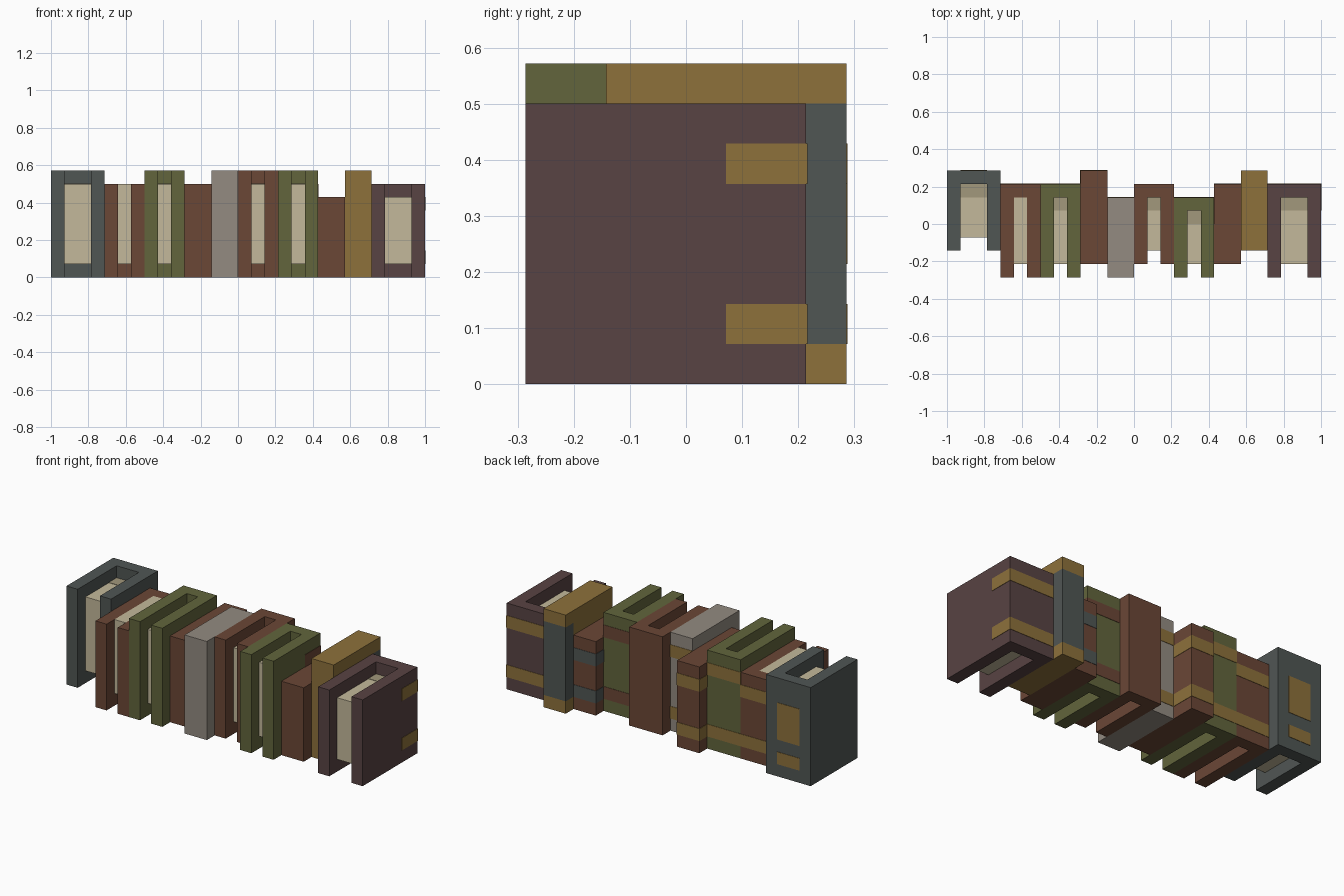
import bpy
import bmesh

cube = bpy.data.objects.get("Cube")
if cube:
    bpy.data.objects.remove(cube, do_unlink=True)

U = 1 / 14      # one grid step of the blocky design
E = 0.03        # plate thickness in steps


def material(name, rgb):
    linear = [((c / 255 + 0.055) / 1.055) ** 2.4 for c in rgb] + [1]
    mat = bpy.data.materials.new(name)
    mat.use_nodes = True
    mat.diffuse_color = linear
    bsdf = mat.node_tree.nodes["Principled BSDF"]
    bsdf.inputs["Base Color"].default_value = linear
    bsdf.inputs["Roughness"].default_value = 0.9
    return mat


SLATE = material("slate", (80, 86, 84))
BROWN = material("brown", (107, 71, 54))
OLIVE = material("olive", (98, 101, 60))
GREY = material("warm grey", (147, 139, 129))
OCHRE = material("ochre", (141, 113, 59))
PLUM = material("plum", (88, 67, 67))
PAPER = material("paper", (196, 185, 155))
PAPER_DARK = material("shaded paper", (162, 152, 124))


def prism(name, outline, z0, z1, mat):
    """Extrude a flat xy outline from z0 to z1."""
    bm = bmesh.new()
    face = bm.faces.new([bm.verts.new((x * U, y * U, z0 * U)) for x, y in outline])
    top = bmesh.ops.extrude_face_region(bm, geom=[face])["geom"]
    verts = [v for v in top if isinstance(v, bmesh.types.BMVert)]
    bmesh.ops.translate(bm, vec=(0, 0, (z1 - z0) * U), verts=verts)
    bmesh.ops.recalc_face_normals(bm, faces=bm.faces)
    mesh = bpy.data.meshes.new(name)
    bm.to_mesh(mesh)
    bm.free()
    mesh.materials.append(mat)
    obj = bpy.data.objects.new(name, mesh)
    bpy.context.collection.objects.link(obj)
    return obj


def rect(x0, x1, y0, y1):
    return [(x0, y0), (x1, y0), (x1, y1), (x0, y1)]


def channel(x0, x1, y0, y1, wall):
    """U-shaped outline, open towards the front."""
    return [(x0, y0), (x0 + wall, y0), (x0 + wall, y1 - wall), (x1 - wall, y1 - wall),
            (x1 - wall, y0), (x1, y0), (x1, y1), (x0, y1)]


def bands(name, x0, x1, back, levels, mat):
    """Thin strips wrapped around the spine and its two sides."""
    for z in levels:
        prism(name + "_band", channel(x0 - E, x1 + E, back - 2, back + E, 2 * E), z, z + 1, mat)


def open_book(name, x0, x1, front, back, height, page_top, mat):
    prism(name + "_cover", channel(x0, x1, front, back, 1), 0, height, mat)
    prism(name + "_pages", rect(x0 + 1, x1 - 1, front + 1, back - 1), 1, page_top, PAPER)
    if page_top < height:
        prism(name + "_page_shade", rect(x0 + 1, x1 - 1, back - 2, back - 1),
              page_top, page_top + E, PAPER_DARK)


def closed_book(name, x0, x1, front, back, height, mat):
    prism(name, rect(x0, x1, front, back), 0, height, mat)


# Books with visible pages: x range, front, back, height, page top
open_book("slate_book", -14, -10, -2, 4, 8, 7, SLATE)
open_book("first_brown_book", -10, -7, -4, 3, 7, 7, BROWN)
open_book("first_olive_book", -7, -4, -4, 3, 8, 7, OLIVE)
open_book("tall_brown_book", 0, 3, -3, 3, 8, 7, BROWN)
open_book("second_olive_book", 3, 6, -4, 2, 8, 7, OLIVE)
open_book("plum_book", 10, 14, -4, 3, 7, 6, PLUM)

# Solid books
closed_book("deep_brown_book", -4, -2, -3, 4, 7, BROWN)
closed_book("grey_book", -2, 0, -4, 2, 8, GREY)
closed_book("short_brown_book", 6, 8, -3, 3, 6, BROWN)

# Ochre book with a slate spine between its end caps
closed_book("ochre_book", 8, 10, -2, 3, 8, OCHRE)
for z0, z1, mat in ((0, 1, OCHRE), (1, 7, SLATE), (7, 8, OCHRE)):
    prism("ochre_book_spine", rect(8, 10, 3, 4), z0, z1, mat)

# Spine bands
bands("first_brown_book", -10, -7, 3, (1, 5), OCHRE)
bands("first_olive_book", -7, -4, 3, (1, 6), OCHRE)
bands("deep_brown_book", -4, -2, 4, (1, 5), OCHRE)
bands("grey_book", -2, 0, 2, (1, 6), OCHRE)
bands("second_olive_book", 3, 6, 2, (1, 6), BROWN)
bands("short_brown_book", 6, 8, 3, (1, 4), SLATE)
bands("plum_book", 10, 14, 3, (1, 5), OCHRE)

# Title panels on the slate spine
for z0, z1 in ((1, 2), (3, 6)):
    prism("slate_book_panel", rect(-13, -11, 4 - E, 4 + E), z0, z1, OCHRE)
